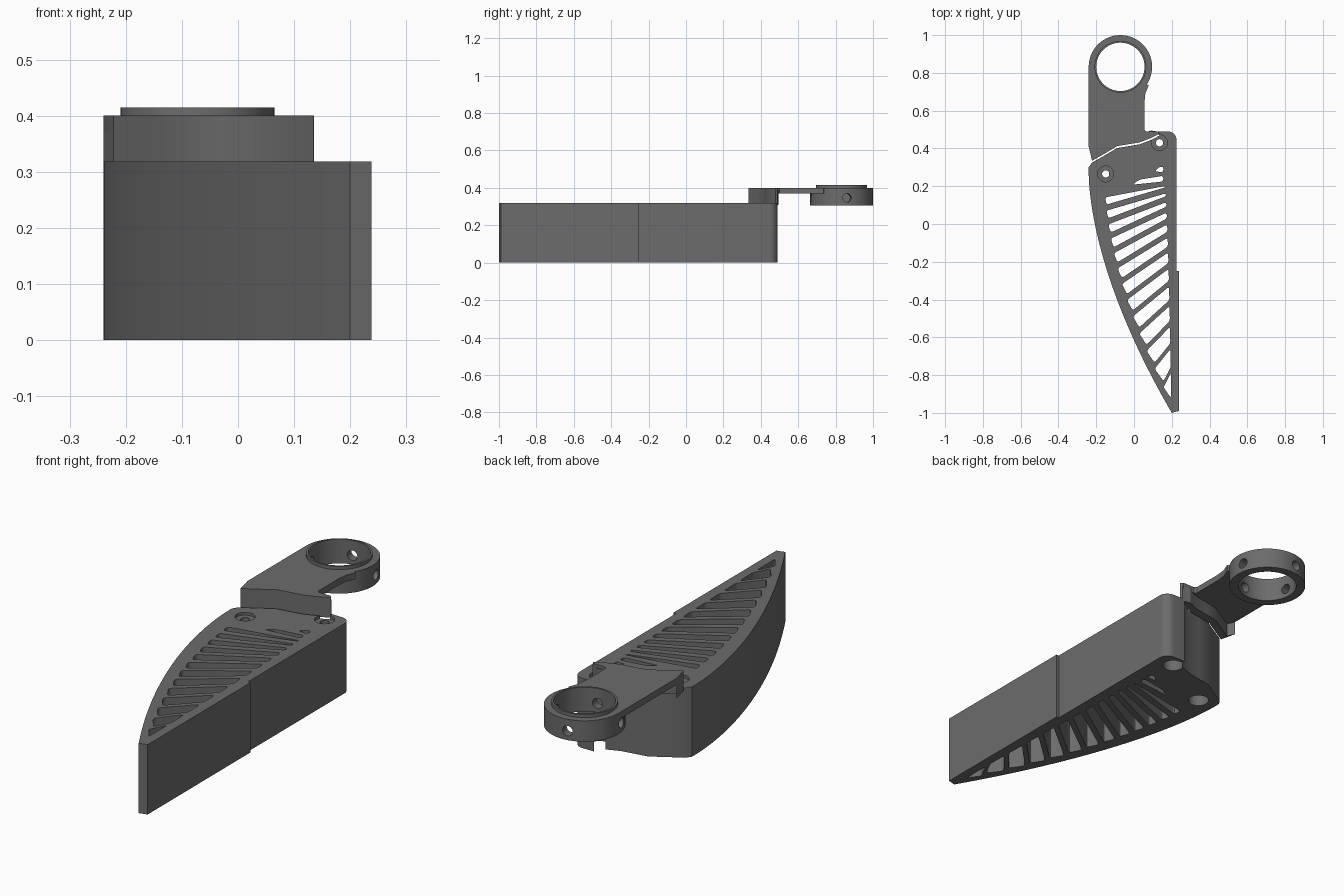
import bpy, bmesh, math
from mathutils import Vector

if "Cube" in bpy.data.objects:
    bpy.data.objects.remove(bpy.data.objects["Cube"])

grey = bpy.data.materials.new("dark_grey")
grey.use_nodes = True
GREY = (0.15, 0.15, 0.15, 1)
grey.diffuse_color = GREY
grey.node_tree.nodes["Principled BSDF"].inputs["Base Color"].default_value = GREY

RING = Vector((-0.072, 0.832))
RING_R, BORE_R = 0.168, 0.128


def arc(c, r, a0=0, a1=360, n=48):
    """Points along an arc; a full circle leaves out the repeated end."""
    steps = n if a1 - a0 == 360 else n + 1
    return [(c[0] + r * math.cos(math.radians(a0 + (a1 - a0) * i / n)),
             c[1] + r * math.sin(math.radians(a0 + (a1 - a0) * i / n))) for i in range(steps)]


def rounded(pts, r, n=4):
    """Round every corner of a polygon."""
    out = []
    pts = [Vector(p) for p in pts]
    for i, p in enumerate(pts):
        a, b = pts[i - 1] - p, pts[(i + 1) % len(pts)] - p
        s = p + a.normalized() * min(r, a.length * 0.45)
        e = p + b.normalized() * min(r, b.length * 0.45)
        for k in range(n + 1):
            t = k / n
            out.append(s * (1 - t) ** 2 + p * 2 * t * (1 - t) + e * t * t)
    return out


def slab(name, loops, z0, z1):
    """Extrude an outline (first loop) with holes (other loops)."""
    cu = bpy.data.curves.new(name, 'CURVE')
    cu.dimensions, cu.fill_mode = '2D', 'BOTH'
    cu.extrude = (z1 - z0) / 2
    for loop in loops:
        sp = cu.splines.new('POLY')
        sp.points.add(len(loop) - 1)
        for q, p in zip(sp.points, loop):
            q.co = (p[0], p[1], 0, 1)
        sp.use_cyclic_u = True
    ob = bpy.data.objects.new(name, cu)
    bpy.context.collection.objects.link(ob)
    bpy.ops.object.select_all(action='DESELECT')
    ob.select_set(True)
    bpy.context.view_layer.objects.active = ob
    bpy.ops.object.convert(target='MESH')
    ob = bpy.context.object
    bm = bmesh.new()
    bm.from_mesh(ob.data)
    bmesh.ops.translate(bm, verts=bm.verts, vec=(0, 0, (z0 + z1) / 2))
    bmesh.ops.remove_doubles(bm, verts=bm.verts, dist=1e-5)
    bmesh.ops.recalc_face_normals(bm, faces=bm.faces)
    bm.to_mesh(ob.data)
    bm.free()
    ob.data.materials.clear()
    ob.data.materials.append(grey)
    return ob


def drill(ob, loc, r, depth, rot=(0, 0, 0)):
    """Cut a round hole centred on loc."""
    bpy.ops.mesh.primitive_cylinder_add(vertices=32, radius=r, depth=depth, location=loc, rotation=rot)
    cutter = bpy.context.object
    mod = ob.modifiers.new("hole", 'BOOLEAN')
    mod.object, mod.solver = cutter, 'EXACT'
    bpy.context.view_layer.objects.active = ob
    bpy.ops.object.modifier_apply(modifier=mod.name)
    bpy.data.objects.remove(cutter)


def smooth(ob):
    bpy.ops.object.select_all(action='DESELECT')
    ob.select_set(True)
    bpy.context.view_layer.objects.active = ob
    bpy.ops.object.shade_smooth_by_angle(angle=math.radians(30))


# Curved flank of the body
def flank(y):
    return -0.24 + 0.44 * (max(0.27 - y, 0) / 1.27) ** 1.68


# Line of rib t (0 at the wide end, 1 at the tip): left and right ends
def rib(t):
    yl = 0.155 - 0.83 * t - 0.175 * t * t
    yr = 0.215 - 0.42 * t - 0.57 * t * t
    return (Vector((flank(yl) + 0.08 - 0.04 * t, yl)), Vector((0.165 + 0.03 * t, yr)))


# Ribbed body
N = 12
wave = [(-0.222, 0.335), (-0.16, 0.37), (-0.09, 0.412), (-0.03, 0.422), (0.03, 0.432), (0.09, 0.455), (0.135, 0.478)]
outline = [(flank(y), y) for y in [0.27 - 1.27 * i / 40 for i in range(41)]]
outline += [(0.238, -0.99), (0.238, -0.25), (0.225, -0.25)]
outline += arc((0.18, 0.445), 0.045, 0, 90, 8) + [(0.12, 0.49)]
outline += [(x, y - 0.01) for x, y in reversed(wave)] + [(-0.24, 0.3)]
slots = []
gap = Vector((0, 0.014))
for i in range(N):
    (a, b), (c, d) = rib(i / N), rib((i + 1) / N)
    slots.append(rounded([a - gap, b - gap, d + gap * 1.3, c + gap * 1.3], 0.014))
a, b = rib(1)
slots.append(rounded([a - gap, b - gap, (0.195, -0.92)], 0.01))
slots.append(rounded([(-0.01, 0.208), (0.155, 0.225), (0.155, 0.255), (0.03, 0.235)], 0.014))
slots.append(rounded([(0.11, 0.278), (0.155, 0.275), (0.155, 0.305), (0.13, 0.3)], 0.012))
body = slab("ribbed_body", [outline] + slots, 0, 0.318)

# Screw holes with wide bores above and below
for x, y in ((0.135, 0.43), (-0.15, 0.265)):
    drill(body, (x, y, 0.16), 0.019, 0.5)
    drill(body, (x, y, 0.13), 0.045, 0.3)
    drill(body, (x, y, 0.33), 0.042, 0.05)
smooth(body)

# Arm plate with its curved wall
plate = wave + [(0.125, 0.49), (0.065, 0.49), (0.055, 0.50), (0.055, 0.64), (0.06, 0.69), (0.078, 0.735)]
plate += list(reversed(arc(RING, 0.15, 180, 325, 24))) + [(-0.24, 0.832), (-0.24, 0.41)]
smooth(slab("arm_plate", [plate], 0.37, 0.40))
back = [(x, y + 0.04) for x, y in reversed(wave[:-1])]
smooth(slab("arm_wall", [wave + [(0.13, 0.488)] + back + [(-0.24, 0.41)]], 0.308, 0.385))

# Clamp ring with four side holes, and its raised lip
ring = slab("clamp_ring", [arc(RING, RING_R, n=64), arc(RING, BORE_R, n=64)], 0.305, 0.40)
for k in range(4):
    ang = math.radians(10 + 90 * k)
    x, y = RING + Vector((math.cos(ang), math.sin(ang))) * 0.15
    drill(ring, (x, y, 0.347), 0.023, 0.12, (0, math.pi / 2, ang))
smooth(ring)
smooth(slab("ring_lip", [arc(RING, 0.137, n=64), arc(RING, BORE_R, n=64)], 0.395, 0.415))
